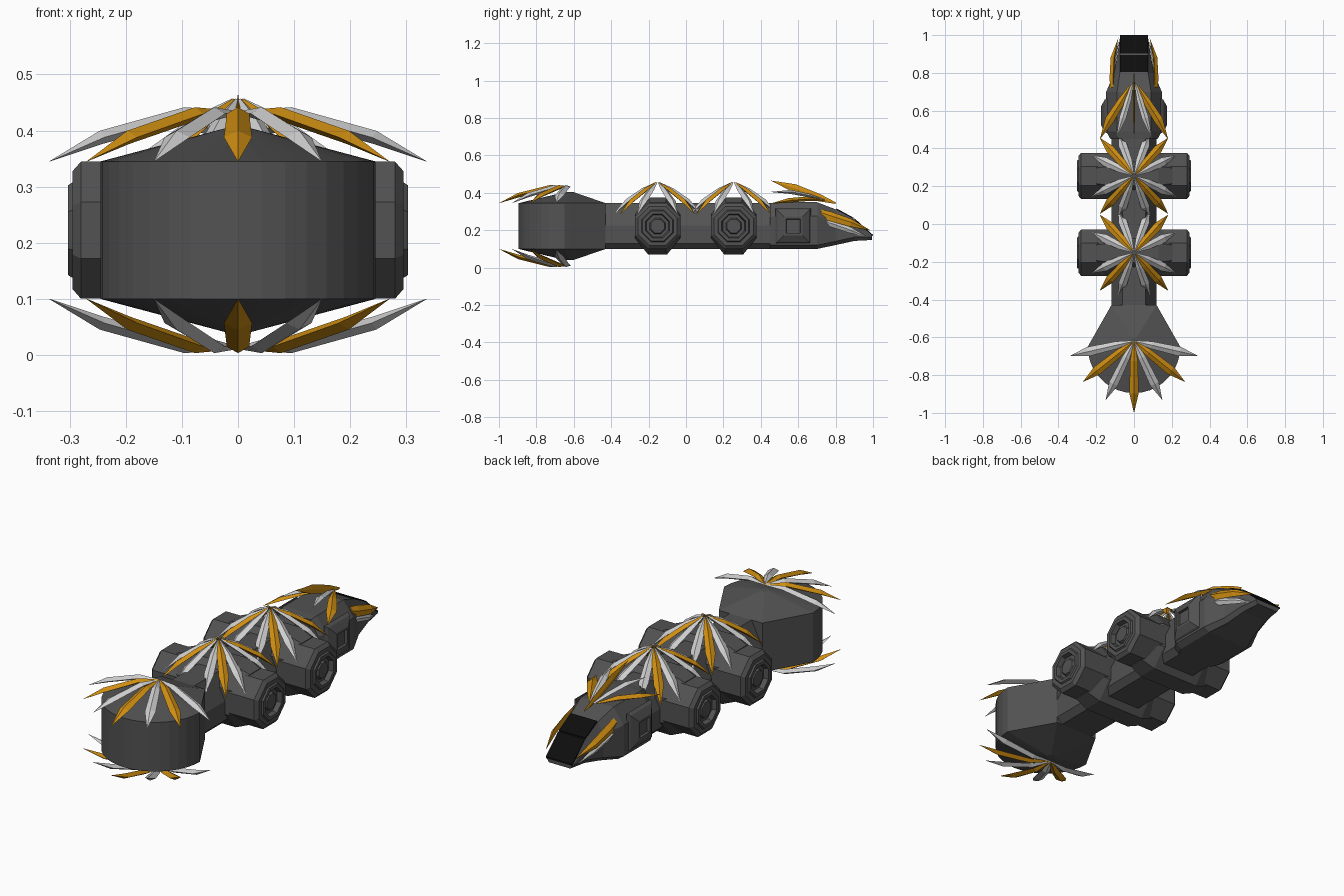
import bpy, bmesh, math
from mathutils import Vector

if "Cube" in bpy.data.objects:
    bpy.data.objects.remove(bpy.data.objects["Cube"])


def material(name, rgb):
    m = bpy.data.materials.new(name)
    m.diffuse_color = (*rgb, 1)
    m.use_nodes = True
    m.node_tree.nodes["Principled BSDF"].inputs["Base Color"].default_value = m.diffuse_color
    return m


GREY = material("dark grey hull", (0.085, 0.085, 0.085))
ORANGE = material("orange", (0.62, 0.27, 0.006))
WHITE = material("pale grey", (0.62, 0.62, 0.62))
BLACK = material("black glass", (0.004, 0.004, 0.004))
ZC = 0.2225  # mid height of the hull


def finish(bm, name, mat):
    bmesh.ops.recalc_face_normals(bm, faces=bm.faces)
    me = bpy.data.meshes.new(name)
    bm.to_mesh(me)
    bm.free()
    me.materials.append(mat)
    ob = bpy.data.objects.new(name, me)
    bpy.context.collection.objects.link(ob)
    return ob


def loft(name, rings, mat, cap=True):
    """Skin a list of equal-length closed rings."""
    bm = bmesh.new()
    vs = [[bm.verts.new(p) for p in r] for r in rings]
    n = len(rings[0])
    for a, b in zip(vs, vs[1:]):
        for i in range(n):
            j = (i + 1) % n
            bm.faces.new((a[i], a[j], b[j], b[i]))
    if cap:
        bm.faces.new(vs[0])
        bm.faces.new(vs[-1])
    bmesh.ops.remove_doubles(bm, verts=bm.verts, dist=1e-5)
    return finish(bm, name, mat)


def petal(name, path, up, widths, mat, thick=0.012):
    """Ridged blade running along a path, pointed at its tip."""
    path = [Vector(p) for p in path]
    up = Vector(up)
    side = (path[-1] - path[0]).cross(up).normalized()
    nrm = side.cross(path[-1] - path[0]).normalized()
    rings = []
    for p, w in zip(path, widths):
        t = thick * min(1, w / 0.02)
        rings.append([p - side * w, p + nrm * t, p + side * w, p - nrm * t])
    return loft(name, rings, mat)


def flower(name, cy, profile, spec, sign=1, widths=(0.004, 0.02, 0.025, 0.0005)):
    """Petals round (0, cy); spec is (angle from -y, radial scale, material)."""
    for k, (deg, s, mat) in enumerate(spec):
        a = math.radians(deg)
        pts = [(math.sin(a) * r * s, cy - math.cos(a) * r * s,
                ZC + sign * (z - ZC)) for r, z in profile]
        petal(f"{name}_{k}", pts, (0, 0, sign), widths, mat)


# Tail drum: round back, tapering forward to the spine, shallow cones on both ends
outline = [(0.245 * math.cos(math.radians(a)), -0.65 + 0.245 * math.sin(math.radians(a)))
           for a in range(180, 361, 10)] + [(0.12, -0.43), (-0.12, -0.43)]


def drum_ring(f, z):
    return [(x * f, -0.62 + (y + 0.62) * f, z) for x, y in outline]


loft("tail_drum", [drum_ring(0.08, 0.04), drum_ring(1, 0.1),
                   drum_ring(1, 0.345), drum_ring(0.08, 0.405)], GREY)

# Half fans of petals above and below the drum
fan = [(0, 1.1, ORANGE)]
for s in (-1, 1):
    fan += [(s * 25.7, 1, WHITE), (s * 51.4, 1, ORANGE), (s * 77.1, 1, WHITE)]
drum_profile = [(0, 0.432), (0.095, 0.43), (0.25, 0.388), (0.345, 0.345)]
flower("upper_tail_petal", -0.62, drum_profile, fan)
flower("lower_tail_petal", -0.62, drum_profile, fan, -1)

# Spine: faceted beam running the length of the body
half = [(0.06, 0.345), (0.12, 0.225), (0.12, 0.13), (0.09, 0.1)]
section = half + [(-x, z) for x, z in reversed(half)]
loft("spine", [[(x, y, z) for x, z in section] for y in (-0.45, 0.47)], GREY)


# Cross pods: octagonal hub with a barrel and recessed end on each side
def octagon(x, r, cy, stretch=1.0):
    r /= math.cos(math.pi / 8)
    return [(x, cy + r * math.cos(math.radians(22.5 + 45 * i)),
             ZC + r * stretch * math.sin(math.radians(22.5 + 45 * i))) for i in range(8)]


pod = [(0.13, 0.122), (0.28, 0.122), (0.295, 0.105), (0.295, 0.085), (0.303, 0.08),
       (0.303, 0.064), (0.28, 0.058), (0.28, 0.042), (0.292, 0.036), (0.292, 0.01)]
full = [(-25, 1, WHITE), (25, 1, WHITE)]
for base in (0, 180):
    for s in (-1, 1):
        for d, m in ((20, WHITE), (42, ORANGE), (64, WHITE)):
            full.append((base + s * d, 1 if m is ORANGE else 0.92, m))
full = full[2:]
for tag, cy in (("rear", -0.152), ("front", 0.255)):
    loft(tag + "_hub", [octagon(x, r, cy, 1.25) for x, r in
                        ((-0.2, 0.1), (-0.13, 0.122), (0.13, 0.122), (0.2, 0.1))], GREY)
    for s in (-1, 1):
        loft(f"{tag}_pod_{'left' if s < 0 else 'right'}",
             [octagon(s * x, r, cy) for x, r in pod], GREY)
    flower(tag + "_crown_petal", cy,
           [(0.012, 0.455), (0.09, 0.415), (0.19, 0.355), (0.27, 0.285)], full,
           widths=(0.004, 0.019, 0.023, 0.0005))


# Head: box with chamfered top that narrows to a low nose
def head_ring(y, w, wt, top, bottom):
    zm = bottom + (top - bottom) * 0.7
    return [(wt, y, top), (w, y, zm), (w, y, bottom + 0.02), (w * 0.8, y, bottom),
            (-w * 0.8, y, bottom), (-w, y, bottom + 0.02), (-w, y, zm), (-wt, y, top)]


loft("head", [head_ring(0.45, 0.125, 0.085, 0.345, 0.1), head_ring(0.49, 0.147, 0.09, 0.35, 0.1),
              head_ring(0.7, 0.147, 0.09, 0.35, 0.1), head_ring(0.8, 0.105, 0.075, 0.312, 0.121),
              head_ring(0.9, 0.088, 0.073, 0.258, 0.143),
              head_ring(0.995, 0.073, 0.07, 0.172, 0.148)], GREY)

# Black glass laid on the sloping nose
for tag, (y0, z0), (y1, z1) in (("upper", (0.805, 0.314), (0.896, 0.264)),
                                ("lower", (0.902, 0.26), (1.0, 0.172))):
    loft(tag + "_windscreen", [[(-0.073, y, z - 0.005), (0.073, y, z - 0.005),
                                (0.073, y, z + 0.003), (-0.073, y, z + 0.003)]
                               for y, z in ((y0, z0), (y1, z1))], BLACK)


# Stepped square hatch on each cheek
def square(x, h):
    return [(x, 0.573 + a * h, ZC + b * h) for a, b in ((-1, -1), (1, -1), (1, 1), (-1, 1))]


for s, tag in ((-1, "left"), (1, "right")):
    loft(tag + "_cheek_hatch", [square(s * x, h) for x, h in
                                ((0.14, 0.095), (0.155, 0.085), (0.175, 0.05),
                                 (0.175, 0.038), (0.162, 0.036))], GREY)
    # Cheek blades beside the windscreen
    petal(tag + "_cheek_blade_upper",
          [(s * 0.115, 0.72, 0.292), (s * 0.118, 0.77, 0.275), (s * 0.112, 0.88, 0.24),
           (s * 0.083, 0.985, 0.2)], (s, 0, 0.3), (0.02, 0.026, 0.022, 0.0005), ORANGE)
    petal(tag + "_cheek_blade_lower",
          [(s * 0.122, 0.73, 0.25), (s * 0.116, 0.78, 0.235), (s * 0.103, 0.88, 0.2),
           (s * 0.08, 0.965, 0.165)], (s, 0, 0.1), (0.01, 0.018, 0.016, 0.0005), WHITE)
    # Brow blades sweeping back from the top of the head
    petal(tag + "_brow_outer",
          [(s * 0.02, 0.73, 0.362), (s * 0.07, 0.645, 0.368), (s * 0.13, 0.55, 0.36),
           (s * 0.18, 0.45, 0.342)], (0, 0, 1), (0.006, 0.02, 0.024, 0.0005), ORANGE)
    petal(tag + "_brow_inner",
          [(s * 0.008, 0.74, 0.362), (s * 0.03, 0.66, 0.385), (s * 0.06, 0.56, 0.405),
           (s * 0.095, 0.45, 0.405)], (0, 0, 1), (0.006, 0.016, 0.018, 0.0005), WHITE)

# Upright centre crest
petal("centre_crest", [(0, 0.8, 0.345), (0, 0.71, 0.375), (0, 0.58, 0.425), (0, 0.455, 0.465)],
      (1, 0, 0), (0.004, 0.02, 0.022, 0.0005), ORANGE, 0.006)
